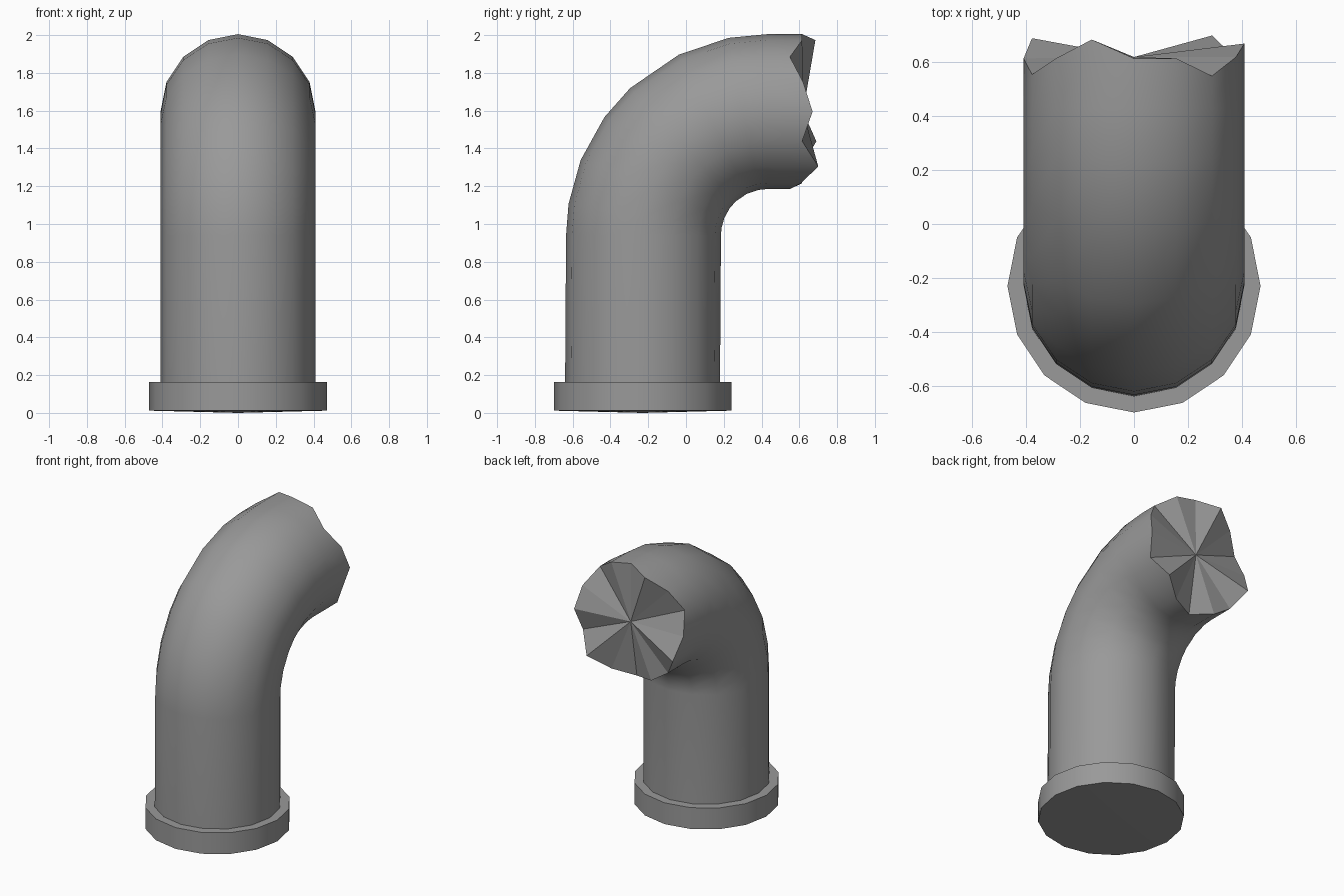
import bpy, bmesh
from math import sin, cos, radians, pi

if "Cube" in bpy.data.objects:
    bpy.data.objects.remove(bpy.data.objects["Cube"])

SIDES = 16
AXIS_Y = -0.23      # axis of the upright pipe
BEND_Y, BEND_Z, BEND_R = 0.43, 0.94, 0.655

grey = bpy.data.materials.new("pipe_grey")
grey.use_nodes = True
colour = (0.32, 0.32, 0.32, 1)
grey.diffuse_color = colour
grey.node_tree.nodes["Principled BSDF"].inputs["Base Color"].default_value = colour


def add_ring(bm, radius, place):
    """Ring of vertices; place(x, outward, index) gives each position."""
    ring = []
    for i in range(SIDES):
        a = 2 * pi * i / SIDES
        ring.append(bm.verts.new(place(radius * sin(a), radius * cos(a), i)))
    return ring


def bridge(bm, lower, upper):
    for i in range(SIDES):
        j = (i + 1) % SIDES
        bm.faces.new((lower[i], lower[j], upper[j], upper[i]))


def fan(bm, ring, centre):
    tip = bm.verts.new(centre)
    for i in range(SIDES):
        bm.faces.new((ring[i], ring[(i + 1) % SIDES], tip))


def finish(bm, name):
    bmesh.ops.recalc_face_normals(bm, faces=bm.faces)
    mesh = bpy.data.meshes.new(name)
    bm.to_mesh(mesh)
    bm.free()
    mesh.materials.append(grey)
    obj = bpy.data.objects.new(name, mesh)
    bpy.context.collection.objects.link(obj)
    bpy.ops.object.select_all(action="DESELECT")
    obj.select_set(True)
    bpy.context.view_layer.objects.active = obj
    bpy.ops.object.shade_smooth_by_angle(angle=radians(30))
    return obj


# Bent pipe: upright run, quarter bend, jagged broken end
bm = bmesh.new()
rings = [add_ring(bm, 0.41, lambda x, o, i: (x, AXIS_Y - o, 0.15))]
for degrees in (0, 9, 22, 36, 47, 64, 79, 90):
    t = radians(degrees)
    rings.append(add_ring(bm, 0.41, lambda x, o, i: (
        x, BEND_Y - (BEND_R + o) * cos(t), BEND_Z + (BEND_R + o) * sin(t))))
jagged = (0.615, 0.615, 0.55, 0.62, 0.67, 0.615, 0.70, 0.61,
          0.55, 0.615, 0.615, 0.69, 0.615, 0.555, 0.615, 0.685)
rings.append(add_ring(bm, 0.41, lambda x, o, i: (
    x, jagged[i], BEND_Z + BEND_R + o)))
for lower, upper in zip(rings, rings[1:]):
    bridge(bm, lower, upper)
fan(bm, rings[-1], (0, 0.62, BEND_Z + BEND_R))
# Keep the broken rim and its facets crisp
pipe = finish(bm, "bent_pipe")
for edge in pipe.data.edges:
    if all(pipe.data.vertices[v].co.y > 0.5 for v in edge.vertices):
        edge.use_edge_sharp = True

# Base flange with a very slightly domed underside
bm = bmesh.new()
bottom = add_ring(bm, 0.47, lambda x, o, i: (x, AXIS_Y - o, 0.012))
top = add_ring(bm, 0.47, lambda x, o, i: (x, AXIS_Y - o, 0.163))
bridge(bm, bottom, top)
fan(bm, bottom, (0, AXIS_Y, 0))
fan(bm, top, (0, AXIS_Y, 0.163))
finish(bm, "base_flange")
